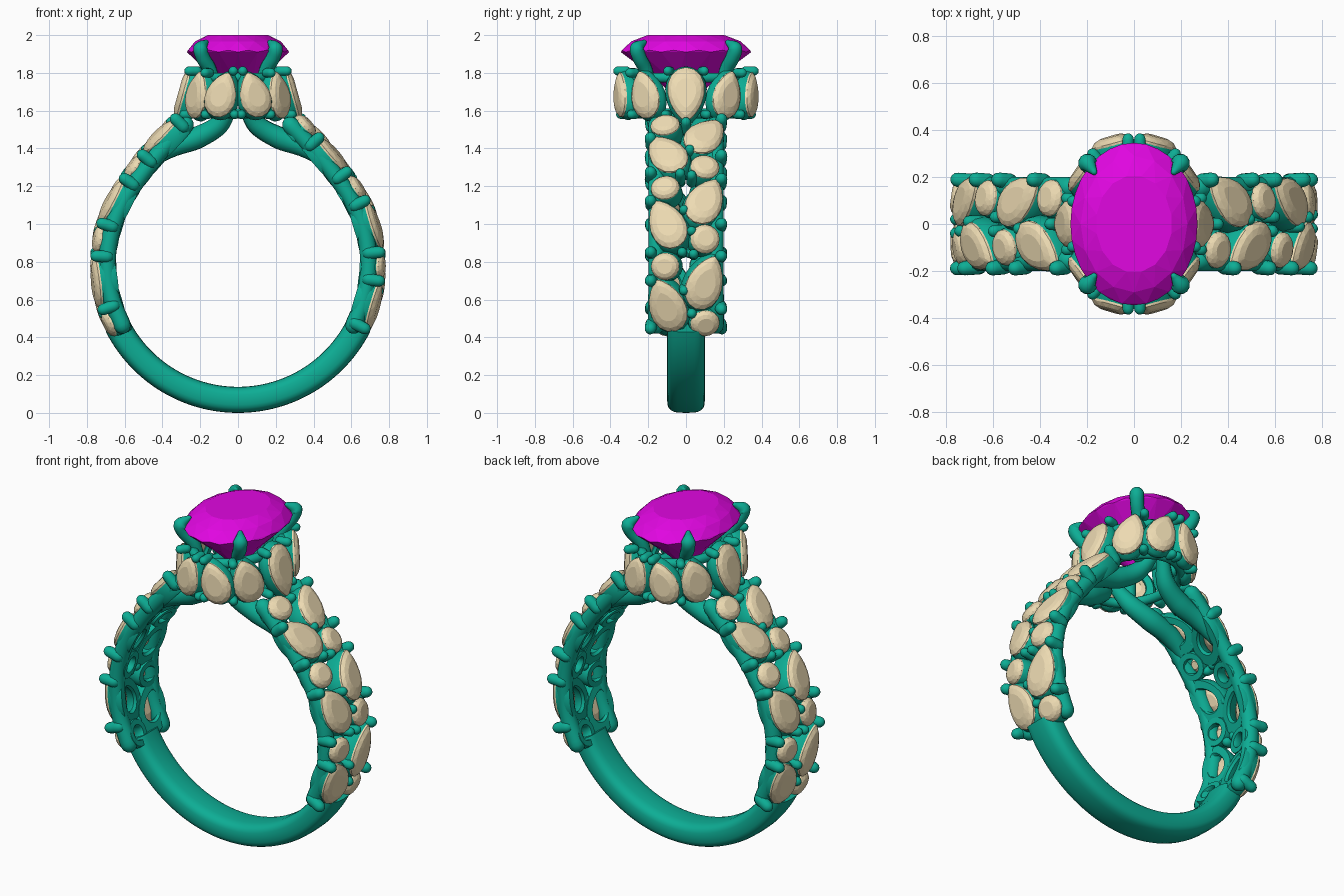
import bpy, bmesh
from math import sin, cos, pi, radians, sqrt
from mathutils import Vector as V, Matrix

if "Cube" in bpy.data.objects:
    bpy.data.objects.remove(bpy.data.objects["Cube"])

CZ, R = 0.785, 0.744            # ring centre height, stone-girdle radius


def material(name, rgb):
    m = bpy.data.materials.new(name)
    m.diffuse_color = (*rgb, 1)
    m.use_nodes = True
    m.node_tree.nodes["Principled BSDF"].inputs["Base Color"].default_value = m.diffuse_color
    return m


METAL = material("teal_metal", (0.004, 0.42, 0.30))
GEM = material("magenta_gem", (0.75, 0.002, 0.75))
CREAM = material("cream_stone", (0.85, 0.71, 0.45))


def finish(bm, name, mat, smooth):
    bmesh.ops.recalc_face_normals(bm, faces=bm.faces)
    me = bpy.data.meshes.new(name)
    bm.to_mesh(me)
    bm.free()
    ob = bpy.data.objects.new(name, me)
    bpy.context.collection.objects.link(ob)
    me.materials.append(mat)
    if smooth:
        bpy.ops.object.select_all(action='DESELECT')
        ob.select_set(True)
        bpy.context.view_layer.objects.active = ob
        bpy.ops.object.shade_smooth_by_angle(angle=radians(40))
    return ob


def loft(bm, rings, tri=False, close=False):
    """Skin rings of points; tri gives gem-like triangles, close joins last to first."""
    vs = [[bm.verts.new(p) for p in r] for r in rings]
    pairs = list(zip(vs, vs[1:])) + ([(vs[-1], vs[0])] if close else [])
    for a, b in pairs:
        n = len(a)
        for i in range(n):
            j = (i + 1) % n
            if tri:
                bm.faces.new((a[i], a[j], b[i]))
                bm.faces.new((a[j], b[j], b[i]))
            else:
                bm.faces.new((a[i], a[j], b[j], b[i]))
    if not close:
        bm.faces.new(vs[0])
        bm.faces.new(vs[-1])


def tube(bm, pts, radii, m=None, steps=6, seg=12):
    """Smooth round tube through points with domed ends."""
    pts = [V(p) for p in pts]
    ext = [2 * pts[0] - pts[1]] + pts + [2 * pts[-1] - pts[-2]]
    path = []
    for i in range(len(pts) - 1):
        a, b, c, d = ext[i:i + 4]
        for k in range(steps):
            t = k / steps
            p = 0.5 * (2*b + (c-a)*t + (2*a-5*b+4*c-d)*t*t + (3*b-a-3*c+d)*t**3)
            path.append((p, radii[i] + (radii[i+1] - radii[i]) * t))
    path.append((pts[-1], radii[-1]))
    d0, d1 = (path[0][0]-path[1][0]).normalized(), (path[-1][0]-path[-2][0]).normalized()
    dome = [(sin(x), cos(x)) for x in (0.5, 1.0, 1.4)]
    (p0, r0), (p1, r1) = path[0], path[-1]
    path = [(p0+d0*r0*s, r0*c) for s, c in reversed(dome)] + path + [(p1+d1*r1*s, r1*c) for s, c in dome]
    rings, u = [], d0.orthogonal().normalized()
    for i, (p, r) in enumerate(path):
        t = (path[min(i+1, len(path)-1)][0] - path[max(i-1, 0)][0]).normalized()
        u = (u - t * u.dot(t)).normalized()
        w = t.cross(u)
        rings.append([p + r*(u*cos(2*pi*k/seg) + w*sin(2*pi*k/seg)) for k in range(seg)])
    loft(bm, [[m @ q for q in r] for r in rings] if m else rings)


def frame(p, n, up, roll=0):
    n = V(n).normalized()
    t = (V(up) - n * V(up).dot(n)).normalized()
    s = t.cross(n)
    rot = Matrix((s, t, n)).transposed().to_4x4()
    return Matrix.Translation(p) @ rot @ Matrix.Rotation(radians(roll), 4, 'Z')


def outline(m, L, W, k, z, n, pear, off=0):
    pts = []
    for i in range(n):
        a = 2 * pi * (i + off) / n
        taper = (0.02 + abs(sin(a / 2))) ** (0.5 * pear) * (1 + 0.13 * pear)
        pts.append(m @ V((W*k*sin(a)*taper, L*k*cos(a), z)))
    return pts


def stone(stones, metal, m, L, W, pear, depth=0.09):
    """Faceted stone and its open-backed seat."""
    o = lambda k, z, n=16, off=0: outline(m, L, W, k, z, n, pear, off)
    loft(stones, [o(0.3, -0.05), o(1, -0.008, off=0.5), o(1, 0.008, off=1),
                  o(0.82, 0.024, off=1.5), o(0.55, 0.033, off=2)], tri=True)
    loft(metal, [o(k, z, 24) for k, z in ((1.0, -0.002), (1.09, -0.022), (1.12, -depth+0.02), (1.04, -depth),
                                         (0.62, -depth), (0.54, -depth+0.015), (0.75, -0.02))], close=True)


# plain lower shank: rounded-rectangle section swept around the bottom
bm = bmesh.new()
rings = []
for i in range(65):
    a = radians(-153 + 126 * i / 64)
    ring = []
    for k in range(24):
        c, s = cos(2*pi*k/24), sin(2*pi*k/24)
        y = 0.1 * abs(c)**0.6 * (1 if c > 0 else -1)
        r = 0.716 + 0.069 * abs(s)**0.7 * (1 if s > 0 else -1)
        ring.append(V((r*cos(a), y, CZ + r*sin(a))))
    rings.append(ring)
loft(bm, rings)
finish(bm, "lower_shank", METAL, True)


# shoulder line: arc, then a rise toward the head
def px(z):
    if z < 1.19:
        return sqrt(R*R - (z - CZ)**2)
    u = z - 1.19
    return 0.624 - 0.65*u - 0.5*u*u


def shoulder(z, y, tilt=0.0):
    t = V((px(z+0.005) - px(z-0.005), 0, 0.01)).normalized()
    n = V((t.z, 0, -t.x))
    return V((px(z), y, z)), (n + V((0, tilt, 0))).normalized(), t


# z, y, half length, half width, roll, pear amount
SHOULDER = [
    (1.52, -.11, .07, .078, 0, 0), (1.37, -.102, .14, .096, 32, 1), (1.19, -.11, .072, .076, 0, 0),
    (1.00, -.102, .142, .097, 25, 1), (0.775, -.11, .072, .075, 0, 0), (0.57, -.102, .148, .1, 20, 1),
    (1.465, .102, .14, .096, -35, 1), (1.30, .10, .074, .077, 0, 0), (1.12, .102, .142, .097, -25, 1),
    (0.92, .10, .077, .078, 0, 0), (0.69, .102, .148, .098, -20, 1), (0.475, .10, .073, .078, 0, 0)]
OUTER = [(1.45, -1), (1.27, -1), (1.12, -1), (0.85, -1), (0.70, -1), (0.45, -1),
         (1.55, 1), (1.36, 1), (1.235, 1), (1.00, 1), (0.83, 1), (0.55, 1)]
INNER = [(1.53, 0), (1.385, .02), (1.26, -.03), (1.25, .03), (1.07, -.01), (0.96, .03), (0.85, -.02),
         (0.84, .04), (0.65, -.01), (0.53, .03), (0.40, .03)]

for side, ang in (("right", 0), ("left", pi)):
    spin = Matrix.Rotation(ang, 4, 'Z')
    st, me = bmesh.new(), bmesh.new()
    for z, y, L, W, roll, pear in SHOULDER:
        p, n, t = shoulder(z, y, 0.14 * (1 if y > 0 else -1))
        stone(st, me, spin @ frame(p, n, t, roll), L, W, pear)
    # outer claws and centre beads
    for z, s in OUTER:
        p, n, t = shoulder(z, s * 0.187, s * 0.12)
        tube(me, [p - n*0.05, p + n*0.008], [0.034, 0.031], spin, 3)
    for z, y in INNER:
        p, n, t = shoulder(z, y)
        tube(me, [p - n*0.05, p + n*0.014], [0.028, 0.026], spin, 3)
    # side rails under the stones
    for s in (-1, 1):
        zs = [0.44 + 0.14*i for i in range(9)]
        pts = []
        for z in zs:
            p, n, t = shoulder(z, s * 0.155)
            pts.append(p - n * 0.052)
        tube(me, pts, [0.046] * 9, spin)
        # cathedral arm sweeping in under the head
        tube(me, [(.50, s*.13, 1.305), (.37, s*.12, 1.40), (.22, s*.12, 1.455), (.10, s*.15, 1.525), (.035, s*.2, 1.63)],
             [.035, .055, .06, .052, .035], spin)
    finish(st, side + "_shoulder_stones", CREAM, False)
    finish(me, side + "_shoulder_setting", METAL, True)

# head: ten pear stones around an oval gallery
st, me = bmesh.new(), bmesh.new()
for sx in (-1, 1):
    stone(st, me, frame((sx*.285, 0, 1.685), (sx, 0, .28), (0, 0, -1)), .148, .1, 1, .06)
    for sy in (-1, 1):
        k = sx * sy
        stone(st, me, frame((sx*.088, sy*.34, 1.685), (sx*.3, sy, .05), (0, 0, 1), -18*k), .122, .085, 1, .06)
        stone(st, me, frame((sx*.215, sy*.217, 1.685), (sx*.85, sy*.6, .05), (0, 0, 1), -16*k), .128, .088, 1, .06)
        # small claws above and below the stones
        for x, y, z, d in ((.025, .335, 1.81, .025), (.165, .285, 1.80, .015), (.235, .09, 1.81, .025),
                           (.018, .34, 1.58, .005), (.17, .285, 1.58, .005), (.27, .105, 1.58, .015)):
            o = V((0, sy, 0)) if x < .05 else V((sx*x, sy*y*0.7, 0)).normalized()
            p = V((sx*x, sy*y, z))
            tube(me, [p - o*0.02, p + o*d], [0.025, 0.025], None, 3)
# gallery hoops
for z, a, b in ((1.585, .225, .29), (1.775, .21, .295)):
    rings = []
    for i in range(48):
        t = 2*pi*i/48
        d = V((cos(t), sin(t), 0))
        rings.append([V((a*d.x, b*d.y, z)) + 0.027*(d*cos(q) + V((0, 0, sin(q))))
                      for q in (2*pi*k/10 for k in range(10))])
    loft(me, rings, close=True)
finish(st, "head_stones", CREAM, False)
finish(me, "head_gallery", METAL, True)

# four claws gripping the centre gem
bm = bmesh.new()
for sx in (-1, 1):
    for sy in (-1, 1):
        tube(bm, [(sx*.12, sy*.18, 1.60), (sx*.14, sy*.205, 1.79), (sx*.185, sy*.246, 1.88),
                  (sx*.197, sy*.258, 1.93), (sx*.17, sy*.222, 1.962)], [.035, .036, .038, .040, .014])
finish(bm, "gem_claws", METAL, True)

# oval centre gem
bm = bmesh.new()
rings = []
for i, (k, z) in enumerate(((.06, 1.64), (.55, 1.79), (1, 1.91), (1, 1.92), (.84, 1.967), (.6, 2.0))):
    rings.append(outline(Matrix(), .345, .27, k, z, 16, 0, i * 0.5))
loft(bm, rings, tri=True)
finish(bm, "centre_gem", GEM, False)
